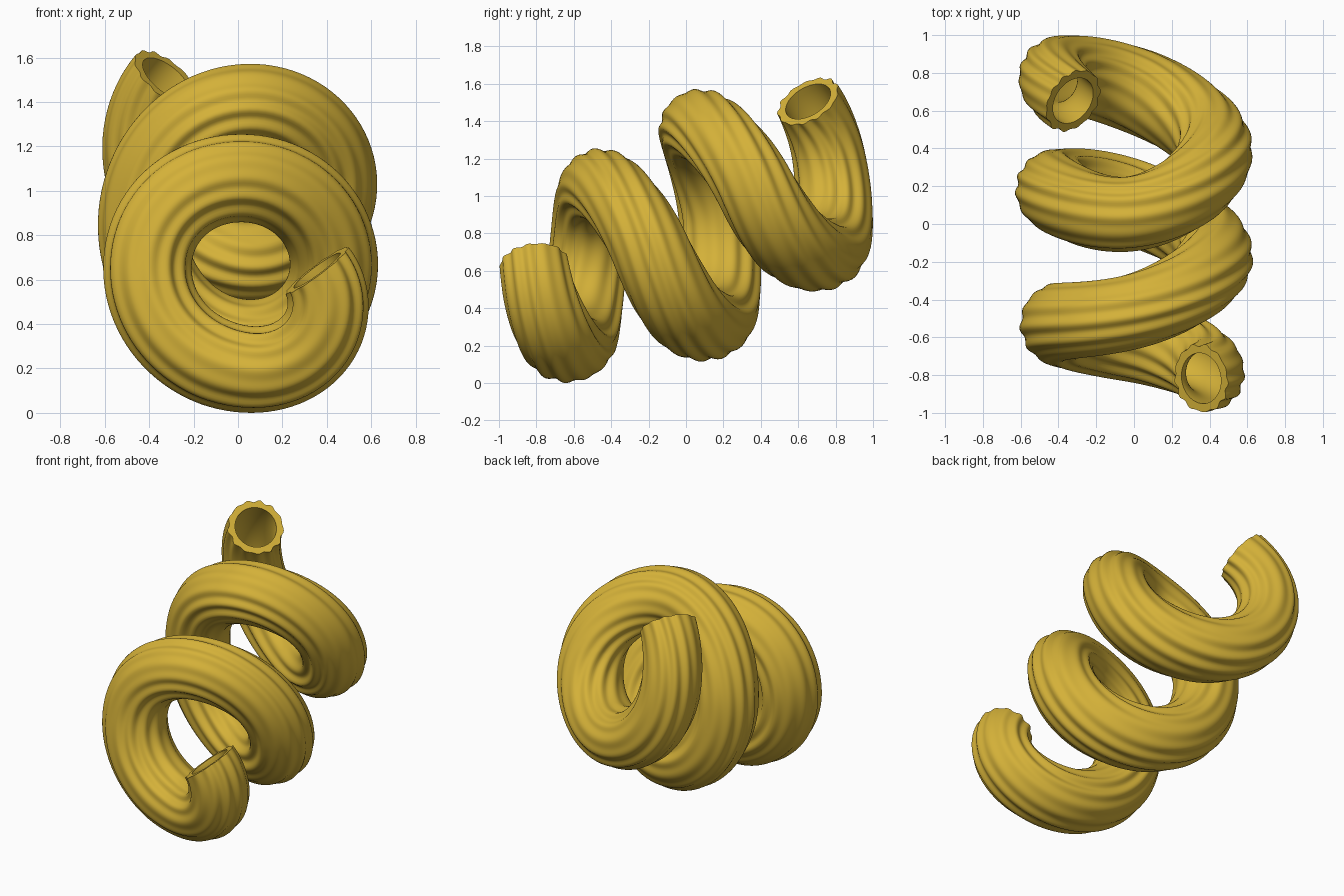
import bpy, bmesh, math
from mathutils import Vector

if "Cube" in bpy.data.objects:
    bpy.data.objects.remove(bpy.data.objects["Cube"], do_unlink=True)

# Coil centreline: depth and loop-centre height at each quarter turn
DEPTH = [-.85, -.79, -.62, -.53, -.46, -.17, .07, .17, .06, .38, .67, .76, .47]
HEIGHT = [.29, .5, .63, .64, .625, .67, .75, .845, .94, 1.03, 1.12, 1.2, 1.24]
START, END = -0.31, 10.46
RINGS, SIDES, RIDGES = 260, 112, 13


def key(values, s):
    """Smooth interpolation through quarter-turn values."""
    s += 1
    i = max(0, min(int(s), len(values) - 2))
    t = s - i
    a = values[i - 1] if i else 2 * values[0] - values[1]
    b, c = values[i], values[i + 1]
    d = values[i + 2] if i + 2 < len(values) else 2 * c - b
    return b + .5 * t * (c - a + t * (2*a - 5*b + 4*c - d + t * (3*(b - c) + d - a)))


def radial(s):
    angle = -s * math.pi / 2
    return Vector((math.cos(angle), 0, math.sin(angle)))


def centre(s):
    early = max(0, 1 - (s + .25) / 4)          # first turn is slightly tighter
    r = radial(s)
    # Low side of the later turns leans back
    sag = .05 * math.exp(-((s % 4 - 1.2) / .6) ** 2) * min(1, max(0, s - 3))
    return Vector((.03 * early + r.x * (.43 - .06 * early ** 2),
                   key(DEPTH, s) + sag, key(HEIGHT, s) + .43 * r.z))


def ring(bm, s, inner):
    tangent = (centre(s + .02) - centre(s - .02)).normalized()
    out = radial(s)
    aspect = 1.07 - .07 * out.z                # tube is wider on the low side
    out = (out - tangent * out.dot(tangent)).normalized()
    side = tangent.cross(out)
    ends = min(1, (s - START) / 1.5, (END - s) / 1.5)
    verts = []
    for j in range(SIDES):
        a = 2 * math.pi * j / SIDES
        radius = .13
        if not inner:
            wave = math.sin(RIDGES * a + .5 * math.sin(2 * a + s * 1.3))
            uneven = .65 + .35 * math.sin(3 * a + s * .4)
            radius = .172 + .022 * ends + .009 * wave * uneven
        verts.append(bm.verts.new(centre(s) + out * radius * math.cos(a)
                                  + side * radius * aspect * math.sin(a)))
    return verts


def bridge(bm, first, second):
    for j in range(SIDES):
        k = (j + 1) % SIDES
        bm.faces.new((first[j], first[k], second[k], second[j]))


# Ridged hollow tube: outside out to the end, then back along the bore
bm = bmesh.new()
steps = [START + (END - START) * i / RINGS for i in range(RINGS + 1)]
loops = [ring(bm, s, False) for s in steps]
loops += [ring(bm, s, True) for s in reversed(steps)]
for first, second in zip(loops, loops[1:] + loops[:1]):
    bridge(bm, first, second)
bmesh.ops.recalc_face_normals(bm, faces=bm.faces)

mesh = bpy.data.meshes.new("coiled_tube")
bm.to_mesh(mesh)
bm.free()
tube = bpy.data.objects.new("coiled_tube", mesh)
bpy.context.collection.objects.link(tube)

# Golden dough colour
gold = bpy.data.materials.new("golden_yellow")
gold.use_nodes = True
gold.diffuse_color = (.66, .44, .04, 1)
gold.node_tree.nodes["Principled BSDF"].inputs["Base Color"].default_value = gold.diffuse_color
mesh.materials.append(gold)

bpy.context.view_layer.objects.active = tube
tube.select_set(True)
bpy.ops.object.shade_smooth_by_angle(angle=math.radians(40))
